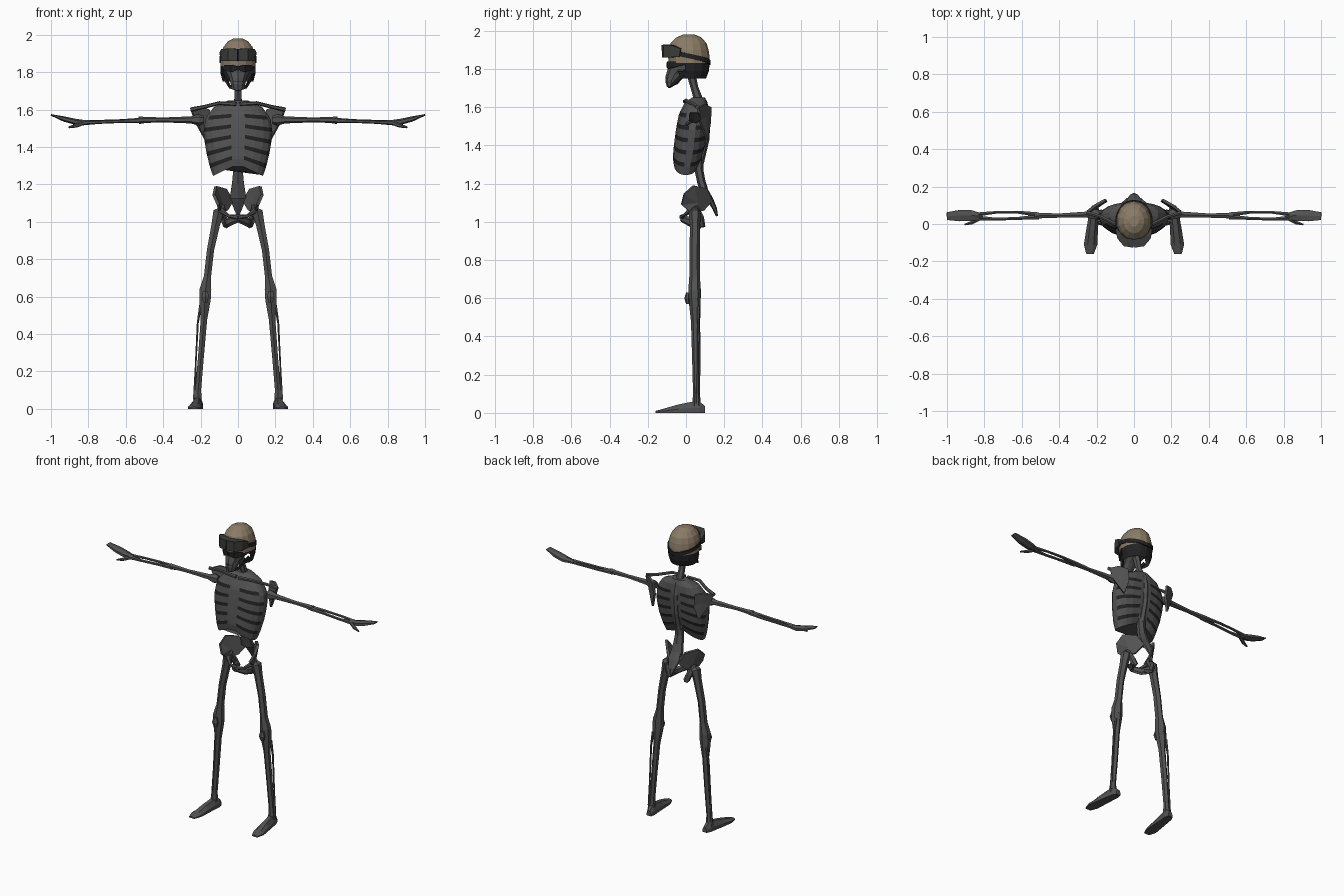
import bpy, bmesh, math
from mathutils import Vector


def material(name, rgb):
    m = bpy.data.materials.new(name)
    m.diffuse_color = (*rgb, 1)
    return m


BONE = material("charcoal bone", (0.085, 0.085, 0.085))
DARK = material("near black", (0.016, 0.016, 0.016))
TAN = material("tan shell", (0.26, 0.20, 0.135))
GEAR = material("dark gear grey", (0.045, 0.045, 0.043))


def finish(name, bm, mats, mirror=False):
    bmesh.ops.recalc_face_normals(bm, faces=bm.faces)
    me = bpy.data.meshes.new(name)
    bm.to_mesh(me)
    bm.free()
    for m in mats:
        me.materials.append(m)
    ob = bpy.data.objects.new(name, me)
    bpy.context.collection.objects.link(ob)
    if mirror:
        mod = ob.modifiers.new("mirror", 'MIRROR')
        mod.use_mirror_merge = False
    return ob


def loft(rings, caps=True):
    """Skin a list of equally long closed rings."""
    bm = bmesh.new()
    vs = [[bm.verts.new(p) for p in r] for r in rings]
    n = len(vs[0])
    for a, b in zip(vs, vs[1:]):
        for i in range(n):
            j = (i + 1) % n
            bm.faces.new((a[i], a[j], b[j], b[i]))
    if caps:
        bm.faces.new(vs[0])
        bm.faces.new(vs[-1])
    return bm


def tube(name, pts, mat=BONE, sides=6, mirror=True):
    """Tapered bone; each point is (x, y, z, radius across, radius up)."""
    p = [Vector(q[:3]) for q in pts]
    d = (p[-1] - p[0]).normalized()
    ref = Vector((0, 0, 1)) if abs(d.z) < 0.7 else Vector((0, 1, 0))
    rings = []
    for i, q in enumerate(pts):
        t = (p[min(i + 1, len(p) - 1)] - p[max(i - 1, 0)]).normalized()
        u = ref.cross(t).normalized()
        v = t.cross(u)
        rings.append([p[i] + u * q[3] * math.cos(a) + v * q[-1] * math.sin(a)
                      for a in (math.tau * (k + 0.5) / sides for k in range(sides))])
    return finish(name, loft(rings), [mat], mirror)


def oval(z, w, y0, y1, n, power=1.0, drop=0.0, tilt=0.0):
    """Horizontal ring; drop lowers the sides, tilt raises the back."""
    out = []
    for k in range(n):
        a = math.tau * (k + 0.5) / n
        c, s = math.cos(a), math.sin(a)
        x = math.copysign(abs(c) ** power, c)
        y = (y0 + y1) / 2 + (y1 - y0) / 2 * math.copysign(abs(s) ** power, s)
        out.append((w * x, y, z - drop * abs(x) + tilt * (y - y0)))
    return out


def sample(table, z):
    """Interpolate a table of rows sorted by falling z."""
    for a, b in zip(table, table[1:]):
        if z >= b[0] - 1e-6:
            f = (a[0] - z) / (a[0] - b[0])
            return [p + (q - p) * f for p, q in zip(a, b)]
    return table[-1]


# Rib cage, with dark gaps between the ribs
chest = [(1.65, 0.05, 0.03, 0.10), (1.62, 0.13, -0.01, 0.112),
         (1.57, 0.175, -0.037, 0.117), (1.50, 0.187, -0.052, 0.115),
         (1.42, 0.172, -0.063, 0.105), (1.35, 0.152, -0.07, 0.083),
         (1.31, 0.135, -0.064, 0.062)]
levels = [1.65, 1.62]
for i in range(5):
    levels += [1.58 - 0.054 * i, 1.561 - 0.054 * i]
levels.append(1.31)
rings = []
for z in levels:
    _, w, y0, y1 = sample(chest, z)
    rings.append(oval(z, w, y0, y1, 20, 0.85, 0.065 * (1.65 - z) / 0.34))
bm = loft(rings)
for i, f in enumerate(bm.faces):
    row = i // 20
    if row < len(levels) - 1 and row >= 2 and row % 2 == 0:
        c = f.calc_center_median()
        w = sample(chest, levels[row])[1]
        f.material_index = int(0.35 < abs(c.x) / w < 0.97)
finish("rib_cage", bm, [BONE, DARK])

# Spine, neck and tail bone
tube("neck", [(0, 0.025, 1.78, 0.024), (0, 0.045, 1.70, 0.02), (0, 0.075, 1.61, 0.026)], mirror=False)
tube("upper_spine", [(0, 0.09, 1.63, 0.02), (0, 0.11, 1.55, 0.02), (0, 0.102, 1.43, 0.02),
                     (0, 0.072, 1.31, 0.022)], mirror=False)
tube("lower_spine", [(0, 0.07, 1.36, 0.03, 0.02), (0, 0.068, 1.27, 0.03, 0.023),
                     (0, 0.08, 1.21, 0.036, 0.022), (0, 0.105, 1.13, 0.05, 0.022)], mirror=False)
tube("tail_bone", [(0, 0.09, 1.18, 0.035, 0.016), (0, 0.125, 1.12, 0.045, 0.016),
                   (0, 0.15, 1.07, 0.025, 0.012), (0, 0.162, 1.03, 0.006, 0.006)], mirror=False)


def plate(name, rim, centre, thick):
    """Mirrored bone plate fanned around a centre point."""
    bm = bmesh.new()
    c = bm.verts.new(centre)
    vs = [bm.verts.new(p) for p in rim]
    for i in range(len(vs)):
        bm.faces.new((c, vs[i], vs[(i + 1) % len(vs)]))
    ob = finish(name, bm, [BONE], True)
    sol = ob.modifiers.new("thickness", 'SOLIDIFY')
    sol.thickness = thick
    sol.offset = 0
    return ob


# Shoulder girdle
plate("shoulder_blade", [(0.155, 0.128, 1.60), (0.205, 0.10, 1.615), (0.25, 0.065, 1.60),
                         (0.225, 0.07, 1.53), (0.17, 0.11, 1.43), (0.145, 0.125, 1.52)],
      (0.19, 0.10, 1.55), 0.014)
tube("collar_bone", [(0.01, -0.005, 1.63, 0.012), (0.10, 0.0, 1.635, 0.01),
                     (0.18, 0.04, 1.615, 0.01), (0.252, 0.06, 1.60, 0.012)])

# Arms
tube("upper_arm", [(0.185, 0.055, 1.545, 0.022), (0.21, 0.052, 1.545, 0.031), (0.25, 0.05, 1.545, 0.019),
                   (0.40, 0.045, 1.545, 0.013), (0.49, 0.045, 1.545, 0.016), (0.53, 0.043, 1.543, 0.02)])
tube("outer_forearm", [(0.51, 0.05, 1.543, 0.014), (0.62, 0.063, 1.54, 0.009),
                       (0.74, 0.062, 1.537, 0.008), (0.83, 0.052, 1.533, 0.012)])
tube("inner_forearm", [(0.51, 0.038, 1.543, 0.015), (0.62, 0.03, 1.538, 0.009),
                       (0.74, 0.026, 1.533, 0.009), (0.83, 0.032, 1.53, 0.014)])
tube("hand", [(0.81, 0.042, 1.531, 0.016, 0.012), (0.87, 0.045, 1.535, 0.033, 0.016),
              (0.93, 0.045, 1.55, 0.035, 0.014), (1.0, 0.042, 1.572, 0.024, 0.004)])
tube("thumb", [(0.825, 0.03, 1.53, 0.012), (0.865, 0.008, 1.515, 0.011), (0.905, -0.003, 1.505, 0.005)])

# Pelvis
plate("hip_wing", [(0.12, 0.04, 1.19), (0.13, -0.01, 1.145), (0.105, -0.025, 1.09), (0.095, 0.03, 1.045),
                   (0.06, 0.09, 1.06), (0.03, 0.135, 1.11), (0.065, 0.105, 1.175)],
      (0.09, 0.06, 1.10), 0.016)
tube("sit_bone", [(0.09, 0.04, 1.08, 0.022), (0.077, 0.075, 1.02, 0.02), (0.064, 0.085, 0.985, 0.02),
                  (0.055, 0.05, 0.99, 0.018)])
tube("pubic_bone", [(0.064, 0.08, 0.995, 0.016, 0.03), (0.045, 0.02, 1.0, 0.014, 0.024),
                    (0.0, -0.02, 1.018, 0.014, 0.02)])
tube("front_hip_ramus", [(0.09, 0.025, 1.06, 0.016), (0.05, -0.012, 1.032, 0.009), (0.0, -0.022, 1.025, 0.014)])

# Legs
tube("thigh_bone", [(0.08, 0.045, 1.065, 0.02), (0.105, 0.047, 1.05, 0.033), (0.12, 0.047, 0.98, 0.026),
                    (0.147, 0.045, 0.85, 0.022, 0.027), (0.163, 0.045, 0.71, 0.022, 0.028),
                    (0.174, 0.045, 0.64, 0.036, 0.033), (0.175, 0.045, 0.60, 0.036, 0.033)])
tube("kneecap", [(0.175, 0.01, 0.63, 0.014, 0.01), (0.175, 0.006, 0.60, 0.022, 0.014),
                 (0.175, 0.01, 0.57, 0.012, 0.01)])
tube("shin_bone", [(0.175, 0.045, 0.605, 0.037, 0.032), (0.178, 0.047, 0.56, 0.032, 0.03),
                   (0.182, 0.05, 0.48, 0.02, 0.024), (0.198, 0.054, 0.28, 0.018, 0.022),
                   (0.213, 0.055, 0.10, 0.018, 0.018), (0.216, 0.055, 0.03, 0.027, 0.024)])
tube("calf_bone", [(0.20, 0.065, 0.555, 0.009), (0.215, 0.065, 0.46, 0.006), (0.227, 0.062, 0.22, 0.005),
                   (0.232, 0.06, 0.05, 0.01)])

# Feet: y, centre x, half width, height
foot = [(0.10, 0.208, 0.016, 0.035), (0.07, 0.212, 0.026, 0.06), (0.03, 0.217, 0.028, 0.058),
        (-0.04, 0.225, 0.032, 0.044), (-0.11, 0.232, 0.036, 0.024), (-0.16, 0.235, 0.02, 0.01)]
rings = [[(x - w, y, 0), (x + w, y, 0), (x + w, y, h * 0.45), (x + w * 0.45, y, h),
          (x - w * 0.45, y, h), (x - w, y, h * 0.45)] for y, x, w, h in foot]
finish("foot", loft(rings), [BONE], True)

# Skull and jaw
skull = [(1.705, 0.033, -0.10, -0.045, 0.25), (1.735, 0.043, -0.108, -0.01, 0.25),
         (1.765, 0.05, -0.106, 0.03, 0.15), (1.80, 0.066, -0.096, 0.07, 0),
         (1.84, 0.075, -0.09, 0.09, 0), (1.90, 0.07, -0.075, 0.09, 0)]
finish("skull", loft([oval(z, w, a, b, 10, 1, 0, t) for z, w, a, b, t in skull]), [BONE])
tube("mouth_gap", [(0, -0.104, 1.752, 0.005, 0.003), (0.026, -0.093, 1.752, 0.005, 0.003)], DARK, 4)
tube("glasses_lens", [(0.004, -0.097, 1.822, 0.008, 0.014), (0.035, -0.092, 1.82, 0.008, 0.027),
                      (0.066, -0.06, 1.824, 0.008, 0.022), (0.085, 0.0, 1.83, 0.005, 0.008)], DARK, 4)

# Helmet shell: tan above, dark rim below, open over the face
helmet = [(1.98, 0.025, -0.015, 0.045), (1.965, 0.055, -0.05, 0.08), (1.935, 0.08, -0.08, 0.107),
          (1.90, 0.092, -0.092, 0.118), (1.865, 0.096, -0.094, 0.123), (1.83, 0.097, -0.09, 0.124),
          (1.79, 0.095, -0.08, 0.12), (1.75, 0.084, -0.06, 0.105)]
bm = loft([oval(z, w, a, b, 14) for z, w, a, b in helmet])
bm.faces.ensure_lookup_table()
bmesh.ops.delete(bm, geom=[f for f in bm.faces
                           if f.calc_center_median().z < 1.845 and f.calc_center_median().y < -0.02
                           or f.calc_center_median().z < 1.76], context='FACES')
for f in bm.faces:
    f.material_index = int(f.calc_center_median().z < 1.835)
finish("helmet", bm, [TAN, DARK])

# Goggles, their strap and the chin strap
tube("goggles", [(0, -0.103, 1.892, 0.034, 0.046), (0.045, -0.098, 1.893, 0.032, 0.048),
                 (0.075, -0.07, 1.892, 0.022, 0.044), (0.092, -0.03, 1.885, 0.008, 0.03)], GEAR, 4)
strap = []
for k in range(9):
    a = math.radians(-30 + 15 * k)
    strap.append((0.096 * math.cos(a), 0.0145 + 0.11 * math.sin(a), 1.88 - 0.006 * k, 0.006, 0.017))
tube("goggle_strap", strap, DARK, 4)
tube("chin_strap", [(0.085, 0.0, 1.79, 0.006, 0.012), (0.062, -0.03, 1.755, 0.006, 0.012),
                    (0.042, -0.065, 1.72, 0.006, 0.01), (0.0, -0.09, 1.705, 0.008, 0.008)], DARK, 4)
